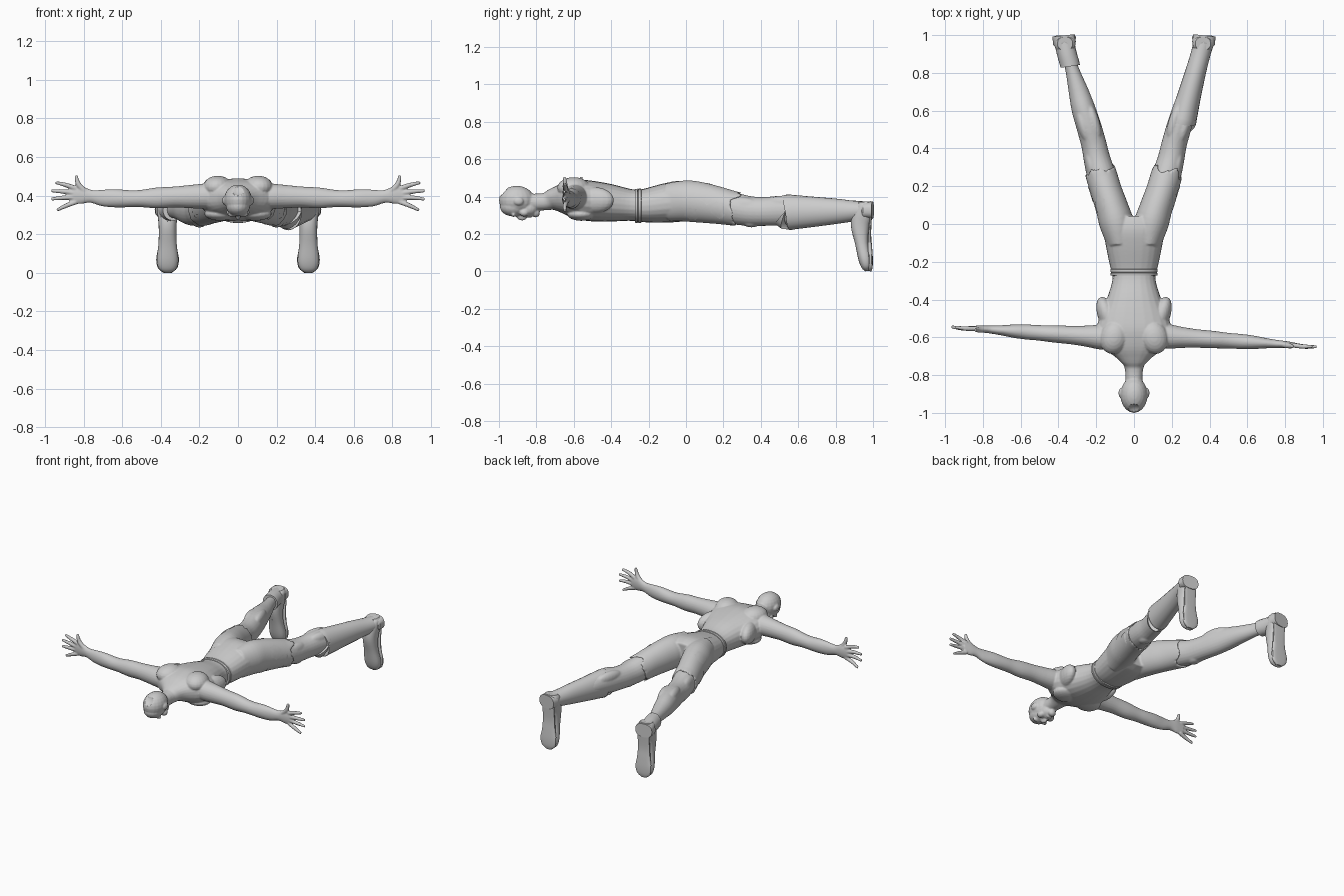
import bpy, bmesh, random
from math import cos, sin, pi, radians
from mathutils import Vector, Matrix, Euler

random.seed(4)


def catmull(pts, steps):
    out = []
    for i in range(len(pts) - 1):
        p = [pts[max(i - 1, 0)], pts[i], pts[i + 1], pts[min(i + 2, len(pts) - 1)]]
        for k in range(steps):
            t = k / steps
            out.append([0.5 * (2 * b + (c - a) * t + (2 * a - 5 * b + 4 * c - d) * t * t
                               + (3 * b - a - 3 * c + d) * t ** 3) for a, b, c, d in zip(*p)])
    return out + [list(pts[-1])]


def loft(bm, pts, up=(0, 0, 1), n=24, steps=4, power=1.0, jag=0.0):
    """Skin rings (x, y, z, half width, half height) along a smooth path."""
    path = catmull(pts, steps) if steps > 1 else [list(p) for p in pts]
    rings = []
    for i, p in enumerate(path):
        a, b = path[max(i - 1, 0)], path[min(i + 1, len(path) - 1)]
        t = (Vector(b[:3]) - Vector(a[:3])).normalized()
        u = Vector(up)
        u = (u - t * u.dot(t)).normalized()
        s = t.cross(u)
        ring = []
        for k in range(n):
            c, q = cos(2 * pi * k / n), sin(2 * pi * k / n)
            c, q = [abs(v) ** power * (1 if v > 0 else -1) for v in (c, q)]
            v = Vector(p[:3]) + s * c * p[3] + u * q * p[4]
            if jag and i == len(path) - 1:
                v += t * random.uniform(-0.2, 1) * jag
            ring.append(bm.verts.new(v))
        rings.append(ring)
    for r0, r1 in zip(rings, rings[1:]):
        for k in range(n):
            bm.faces.new((r0[k], r0[(k + 1) % n], r1[(k + 1) % n], r1[k]))
    bm.faces.new(rings[0][::-1])
    bm.faces.new(rings[-1])


def blob(bm, loc, size, rot=(0, 0, 0)):
    m = Matrix.LocRotScale(Vector(loc), Euler(rot), Vector(size))
    bmesh.ops.create_uvsphere(bm, u_segments=20, v_segments=12, radius=1, matrix=m)


def make(name, bm, voxel=0, smooth=3):
    bmesh.ops.recalc_face_normals(bm, faces=bm.faces)
    me = bpy.data.meshes.new(name)
    bm.to_mesh(me)
    bm.free()
    me.shade_smooth()
    ob = bpy.data.objects.new(name, me)
    bpy.context.collection.objects.link(ob)
    if voxel:
        r = ob.modifiers.new("merge", 'REMESH')
        r.mode, r.voxel_size, r.use_smooth_shade = 'VOXEL', voxel, True
        s = ob.modifiers.new("soften", 'SMOOTH')
        s.factor, s.iterations = 0.5, smooth
    else:
        me.set_sharp_from_angle(angle=radians(40))
    return ob


# Torso and neck, lying face down
bm = bmesh.new()
loft(bm, [(0, -.22, .35, .115, .085), (0, -.3, .355, .115, .085), (0, -.4, .365, .145, .1),
          (0, -.5, .375, .185, .108), (0, -.58, .385, .2, .105), (0, -.65, .39, .17, .085),
          (0, -.71, .385, .09, .06), (0, -.76, .372, .05, .046), (0, -.86, .37, .045, .045)], power=.9)
for s in (1, -1):
    blob(bm, (s * .105, -.6, .445), (.075, .09, .058), (0, 0, s * .3))    # shoulder blade
    blob(bm, (s * .09, -.56, .305), (.085, .075, .035))                   # chest
    blob(bm, (s * .14, -.49, .38), (.05, .11, .07), (0, 0, -s * .35))      # side muscle
    # Arm
    ay = lambda x: -.597 - s * .052 * (x - .2) / .76
    loft(bm, [(s * x, ay(x), z, w, h) for x, z, w, h in (
        (.08, .4, .06, .07), (.17, .397, .066, .066), (.25, .395, .056, .06), (.33, .393, .049, .054),
        (.42, .388, .046, .054), (.5, .385, .041, .045), (.56, .384, .04, .044), (.63, .386, .036, .047),
        (.7, .388, .027, .043), (.76, .396, .021, .033), (.81, .402, .018, .045), (.86, .4, .012, .042))])
    # Fingers and thumb, spread in the upright plane
    for x0, z0, x1, z1 in ((.84, .437, .945, .468), (.85, .413, .968, .425),
                           (.85, .39, .968, .382), (.84, .367, .938, .325)):
        mx, mz = (x0 + x1) / 2, (z0 + z1) / 2
        loft(bm, [(s * x0, ay(x0), z0, .013, .013), (s * mx, ay(mx) - .004, mz + .003, .012, .012),
                  (s * x1, ay(x1), z1, .008, .008)], n=12)
    loft(bm, [(s * .775, ay(.78), .41, .014, .016), (s * .825, ay(.82) - .006, .455, .014, .014),
              (s * .84, ay(.84) - .008, .505, .008, .008)], up=(0, 1, 0), n=12)
    # Ear, cheek and brow
    blob(bm, (s * .07, -.895, .375), (.012, .026, .022))
    blob(bm, (s * .038, -.865, .313), (.022, .025, .02))
    blob(bm, (s * .028, -.922, .303), (.026, .011, .013))
    blob(bm, (s * .027, -.895, .312), (.012, .012, .01))
# Skull, jaw, nose and lips
blob(bm, (0, -.905, .38), (.072, .095, .077))
blob(bm, (0, -.92, .345), (.062, .075, .052))
blob(bm, (0, -.85, .335), (.05, .06, .045))
blob(bm, (0, -.803, .312), (.026, .022, .024))
blob(bm, (0, -.88, .292), (.013, .028, .02), (-.3, 0, 0))
for y in (-.845, -.83):
    blob(bm, (0, y, .298), (.024, .008, .012))
body = make("upper_body", bm, .005)

# Shallow dish in the crown
bm = bmesh.new()
blob(bm, (0, -1.01, .455), (.058, .058, .058))
cutter = make("crown_cutter", bm)
cutter.hide_render = True
cutter.hide_viewport = False
cutter.display_type = 'WIRE'
cut = body.modifiers.new("crown_dish", 'BOOLEAN')
cut.operation, cut.object = 'DIFFERENCE', cutter

# Trousers with ragged hems
bm = bmesh.new()
loft(bm, [(0, -.26, .35, .118, .083), (0, -.2, .353, .132, .093), (0, -.1, .366, .152, .106),
          (0, -.02, .376, .165, .108), (0, .04, .376, .13, .09)], power=.88)
for s in (1, -1):
    loft(bm, [(s * .075, -.1, .37, .07, .1), (s * .092, 0, .376, .09, .11), (s * .115, .08, .368, .087, .108),
              (s * .145, .17, .353, .083, .1), (s * .17, .25, .337, .083, .092)], n=40, jag=.06)
trousers = make("trousers", bm, .006)

# Belt with two raised ridges
bm = bmesh.new()
loft(bm, [(0, -.274, .35, .115, .083), (0, -.272, .35, .123, .09), (0, -.26, .35, .125, .092),
          (0, -.257, .35, .12, .086), (0, -.254, .35, .125, .092), (0, -.24, .35, .125, .092),
          (0, -.237, .35, .117, .083)], n=48, steps=1, power=.9)
make("belt", bm)

# Legs
for s, side in ((1, "right"), (-1, "left")):
    bm = bmesh.new()
    loft(bm, [(s * .13, .12, .36, .07, .09), (s * .17, .25, .337, .076, .085), (s * .195, .34, .322, .071, .08),
              (s * .212, .42, .32, .067, .077), (s * .24, .52, .325, .066, .08), (s * .268, .61, .328, .063, .072),
              (s * .293, .7, .326, .053, .057), (s * .328, .82, .325, .036, .042), (s * .35, .9, .325, .035, .042)])
    blob(bm, (s * .2, .35, .257), (.035, .045, .022))                       # kneecap
    blob(bm, (s * .212, .54, .365), (.03, .1, .04), (0, 0, -s * .28))       # calves
    blob(bm, (s * .267, .52, .365), (.032, .1, .04), (0, 0, -s * .28))
    blob(bm, (s * .225, .3, .345), (.03, .1, .05), (0, 0, -s * .2))         # outer thigh
    make(side + "_leg", bm, .006)

    # Boot foot, pointing down
    bm = bmesh.new()
    fx = s * .365
    loft(bm, [(fx, .955, .372, .04, .035), (fx, .955, .35, .054, .042), (fx, .943, .3, .052, .054),
              (fx, .932, .24, .046, .05), (fx, .94, .15, .047, .036), (fx, .957, .07, .056, .036),
              (fx, .966, .025, .047, .028), (fx, .972, .003, .022, .012)], up=(0, 1, 0), power=.85)
    # Boot shaft: tall on the right, short on the left
    if s > 0:
        loft(bm, [(.259, .548, .315, .072, .096), (.262, .56, .316, .071, .094), (.29, .67, .318, .063, .082),
                  (.325, .8, .321, .055, .068), (.35, .89, .322, .052, .056), (.37, .965, .325, .053, .048)])
    else:
        loft(bm, [(-.338, .835, .325, .052, .054), (-.341, .85, .325, .052, .054),
                  (-.355, .9, .324, .052, .054), (-.37, .965, .325, .053, .048)])
    make(side + "_boot", bm)

    # Heel and sole
    bm = bmesh.new()
    loft(bm, [(fx + s * .002, .95, .327, .054, .043), (fx + s * .003, .955, .327, .061, .046),
              (fx + s * .008, .998, .327, .059, .046)], steps=1, n=32, power=.8)
    loft(bm, [(fx, .988, .29, .045, .006), (fx, .982, .2, .045, .008), (fx, .983, .13, .049, .012),
              (fx, .987, .07, .059, .012), (fx, .986, .025, .05, .012), (fx, .982, .001, .022, .01)],
         up=(0, 1, 0), power=.6)
    make(side + "_sole", bm)

# Laces on the short boot
bm = bmesh.new()
for i in range(5):
    z, y = .17 + .03 * i, .902 - .005 * i
    loft(bm, [(-.4, y + .018, z, .004, .004), (-.365, y - .002, z + .006, .004, .004),
              (-.33, y + .018, z, .004, .004)], n=8)
make("laces", bm)

# Ragged cloth patches hugging the trousers
for i, (x, y, z, r) in enumerate(((-.18, .1, .43, .045), (-.1, -.16, .46, .036), (.2, .12, .4, .05),
                                  (.07, -.08, .49, .03), (.22, .17, .33, .045), (-.22, .16, .34, .05),
                                  (.08, .13, .48, .035), (.17, .03, .31, .04))):
    bm = bmesh.new()
    out = Vector((x - (.12 if x > 0 else -.12) * (abs(x) > .12), 0, z - .36)).normalized()
    turn = Matrix.Translation((x, y, z)) @ out.to_track_quat('Z', 'Y').to_matrix().to_4x4()
    edge = [random.uniform(.7, 1.1) * r for k in range(14)]
    rings = [[bm.verts.new(turn @ Vector((f * e * cos(k * pi / 7), f * e * sin(k * pi / 7), 0)))
              for k, e in enumerate(edge)] for f in (.25, .5, .75, 1)]
    for a, b in zip(rings, rings[1:]):
        for k in range(14):
            bm.faces.new((a[k], b[k], b[(k + 1) % 14], a[(k + 1) % 14]))
    bm.faces.new(rings[0])
    patch = make("cloth_patch_%d" % i, bm)
    w = patch.modifiers.new("hug", 'SHRINKWRAP')
    w.target, w.offset, w.wrap_mode = trousers, .003, 'ABOVE_SURFACE'
